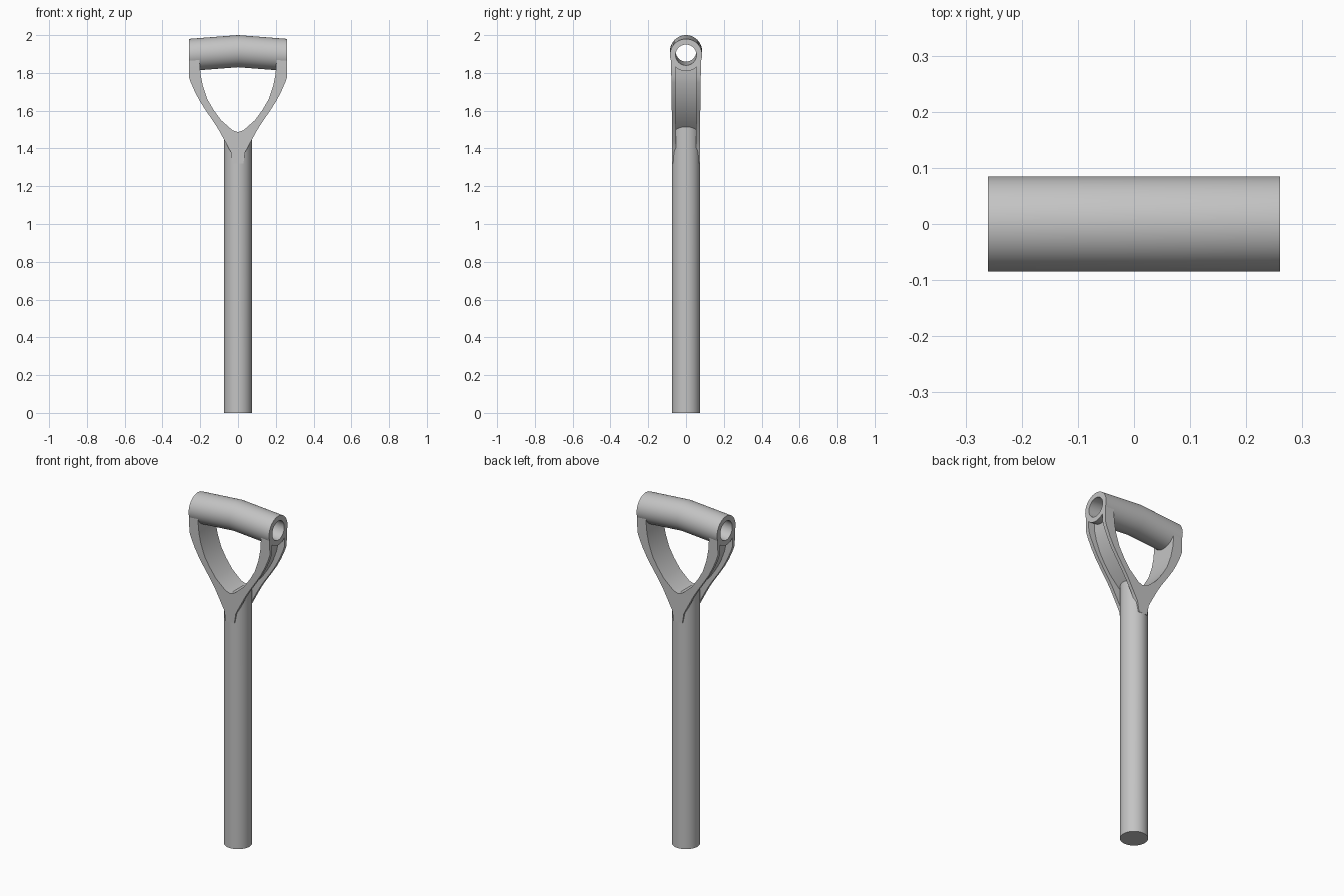
import bpy, bmesh, math

if "Cube" in bpy.data.objects:
    bpy.data.objects.remove(bpy.data.objects["Cube"])

mat = bpy.data.materials.new("plain_grey")
mat.diffuse_color = (0.55, 0.55, 0.55, 1)
mat.use_nodes = True
mat.node_tree.nodes["Principled BSDF"].inputs["Base Color"].default_value = mat.diffuse_color


def finish(name, bm, angle=35, mirror=None):
    """Turn a bmesh into a smooth-shaded object, optionally mirrored."""
    bmesh.ops.recalc_face_normals(bm, faces=bm.faces)
    me = bpy.data.meshes.new(name)
    bm.to_mesh(me)
    bm.free()
    me.materials.append(mat)
    ob = bpy.data.objects.new(name, me)
    bpy.context.collection.objects.link(ob)
    bpy.ops.object.select_all(action='DESELECT')
    ob.select_set(True)
    bpy.context.view_layer.objects.active = ob
    bpy.ops.object.shade_smooth_by_angle(angle=math.radians(angle))
    if mirror:
        mod = ob.modifiers.new("Mirror", 'MIRROR')
        mod.use_axis = mirror
    return ob


def strip_solid(pairs, y_range):
    """Solid band between paired (x, z) points; y_range(z) gives its depth."""
    bm = bmesh.new()
    rings = []
    for a, b in pairs:
        ring = []
        for p, side in ((a, 0), (b, 0), (b, 1), (a, 1)):
            ring.append(bm.verts.new((p[0], y_range(p[1])[side], p[1])))
        rings.append(ring)
    for r, s in zip(rings, rings[1:]):
        for k in range(4):
            # faces lying in the mirror plane are left open
            quad = [r[k], r[(k + 1) % 4], s[(k + 1) % 4], s[k]]
            if any(v.co.x > 1e-5 for v in quad):
                bm.faces.new(quad)
    bm.faces.new(rings[0])
    bm.faces.new(rings[-1])
    return bm


# Shaft: cylinder whose top is notched to follow the fork
N, R = 40, 0.074
bm = bmesh.new()
low, high = [], []
for i in range(N):
    a = 2 * math.pi * i / N
    x, y = R * math.cos(a), R * math.sin(a)
    low.append(bm.verts.new((x, y, 0)))
    high.append(bm.verts.new((x, y, 1.47 + 0.6 * abs(x))))
for i in range(N):
    j = (i + 1) % N
    bm.faces.new((low[i], low[j], high[j], high[i]))
bm.faces.new(low)
for i in range(N // 2):
    bm.faces.new(list(dict.fromkeys((high[i], high[i + 1], high[-i - 1], high[-i]))))
finish("shaft", bm)

# Grip: slightly bent hollow tube
bm = bmesh.new()
S = 40
sections = [(-0.26, 1.895), (0, 1.915), (0.26, 1.895)]
loops = []
for x, zc, r in [(x, z, 0.085) for x, z in sections] + [(x, z, 0.055) for x, z in sections[::-1]]:
    loops.append([bm.verts.new((x, r * math.cos(2 * math.pi * i / S), zc + r * math.sin(2 * math.pi * i / S)))
                  for i in range(S)])
for n in range(6):
    p, q = loops[n], loops[(n + 1) % 6]
    for i in range(S):
        j = (i + 1) % S
        bm.faces.new((p[i], p[j], q[j], q[i]))
finish("grip_tube", bm)

# Fork outline: (inner, outer) points of the right half
fork = [((0, 1.32), (0.028, 1.32)), ((0, 1.39), (0.038, 1.38)), ((0, 1.45), (0.07, 1.44)),
        ((0, 1.487), (0.1, 1.495)), ((0.03, 1.497), (0.127, 1.538)), ((0.09, 1.55), (0.165, 1.593)),
        ((0.13, 1.605), (0.199, 1.645)), ((0.162, 1.66), (0.226, 1.695)), ((0.186, 1.73), (0.25, 1.75)),
        ((0.198, 1.79), (0.26, 1.78)), ((0.202, 1.84), (0.26, 1.84)), ((0.205, 1.89), (0.26, 1.89))]


def flange_depth(z):
    t = min(max((z - 1.5) / 0.35, 0), 1)
    return -0.074 - 0.005 * t, -0.054 - 0.003 * t


# Front and back flanges of the fork
finish("fork_flanges", strip_solid(fork, flange_depth), 30, (True, True, False))

# Thin web along the inside of the fork, leaving channels open outwards
web = []
for a, b in fork[3:-1]:
    t = 0.35
    web.append((a, (a[0] + t * (b[0] - a[0]), a[1] + t * (b[1] - a[1]))))
web[0] = ((0, 1.487), (0, 1.45))
finish("fork_web", strip_solid(web, lambda z: (-0.06, 0.06)), 50, (True, False, False))
